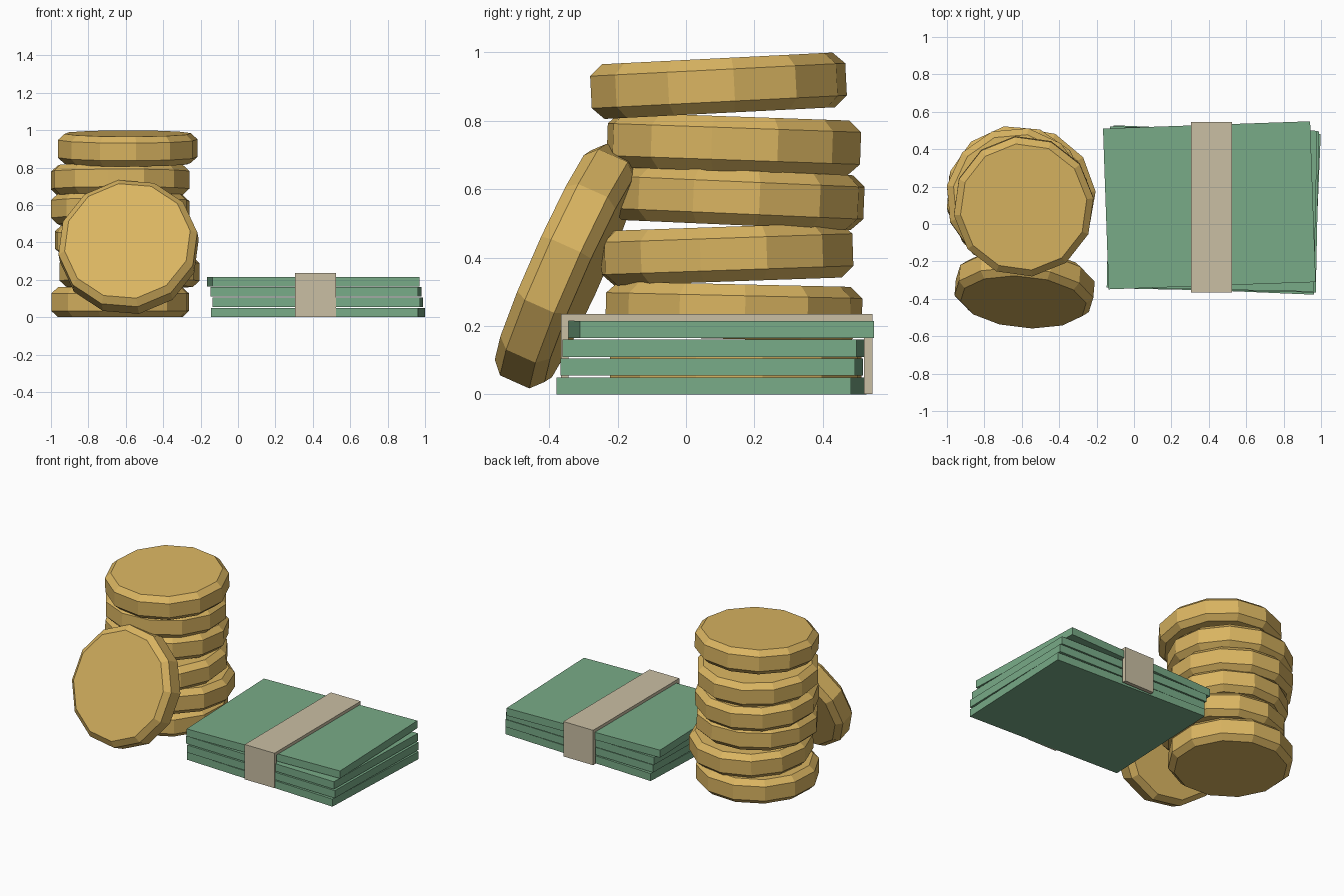
import bpy
import math

if "Cube" in bpy.data.objects:
    bpy.data.objects.remove(bpy.data.objects["Cube"])


def material(name, rgb):
    m = bpy.data.materials.new(name)
    m.diffuse_color = (*rgb, 1)
    m.use_nodes = True
    m.node_tree.nodes["Principled BSDF"].inputs["Base Color"].default_value = m.diffuse_color
    return m


gold = material("gold", (0.70, 0.46, 0.12))
green = material("note_green", (0.19, 0.41, 0.245))
paper = material("band_paper", (0.59, 0.52, 0.37))

RADIUS, THICK = 0.376, 0.16


def coin(name, loc, tilt=0, yaw=0, spin=0):
    """Twelve-sided coin with chamfered rims: spin about own axis, tilt, then yaw."""
    rings = [(RADIUS - 0.036, -THICK / 2), (RADIUS, -THICK / 2 + 0.033),
             (RADIUS, THICK / 2 - 0.033), (RADIUS - 0.036, THICK / 2)]
    n = 12
    verts = []
    for r, z in rings:
        for i in range(n):
            a = math.radians(spin) + math.tau * i / n
            verts.append((r * math.cos(a), r * math.sin(a), z))
    faces = [tuple(reversed(range(n))), tuple(range(3 * n, 4 * n))]
    for k in range(3):
        for i in range(n):
            j = (i + 1) % n
            faces.append((k * n + i, k * n + j, (k + 1) * n + j, (k + 1) * n + i))
    me = bpy.data.meshes.new(name)
    me.from_pydata(verts, [], faces)
    me.materials.append(gold)
    ob = bpy.data.objects.new(name, me)
    ob.location = loc
    ob.rotation_euler = (math.radians(tilt), 0, math.radians(yaw))
    bpy.context.collection.objects.link(ob)


def box(name, center, size, mat, turn=0):
    bpy.ops.mesh.primitive_cube_add(size=1, location=center,
                                    rotation=(0, 0, math.radians(turn)))
    ob = bpy.context.object
    ob.name = name
    ob.scale = size
    ob.data.materials.append(mat)


# Wobbly coin stack: x, y, z centre, tilt, spin
stack = [(-0.63, 0.145, 0.08, 0, 12),
         (-0.58, 0.14, 0.242, -1.3, 5),
         (-0.61, 0.12, 0.41, 2, 18),
         (-0.63, 0.15, 0.575, -2.5, 10),
         (-0.63, 0.14, 0.732, -2, 20),
         (-0.59, 0.095, 0.902, 2.9, 7)]
for i, (x, y, z, tilt, spin) in enumerate(stack):
    coin(f"stacked_coin_{i + 1}", (x, y, z), tilt, 0, spin)

# Coin leaning on the front of the stack
coin("leaning_coin", (-0.585, -0.345, 0.375), 66, -5, 10)

# Four bundles of notes, each slightly turned: x, y, turn
notes = [(0.427, 0.075, -2.4), (0.427, 0.075, -1.2),
         (0.417, 0.08, -1.2), (0.403, 0.1, 2.0)]
for i, (x, y, turn) in enumerate(notes):
    box(f"note_bundle_{i + 1}", (x, y, 0.025 + i * 0.055),
        (1.108, 0.86, 0.05), green, turn)

# Paper band folded over the notes
box("band_top", (0.415, 0.09, 0.225), (0.22, 0.91, 0.02), paper)
box("band_front", (0.415, -0.354, 0.1085), (0.22, 0.022, 0.213), paper)
box("band_back", (0.415, 0.5325, 0.1085), (0.22, 0.025, 0.213), paper)
